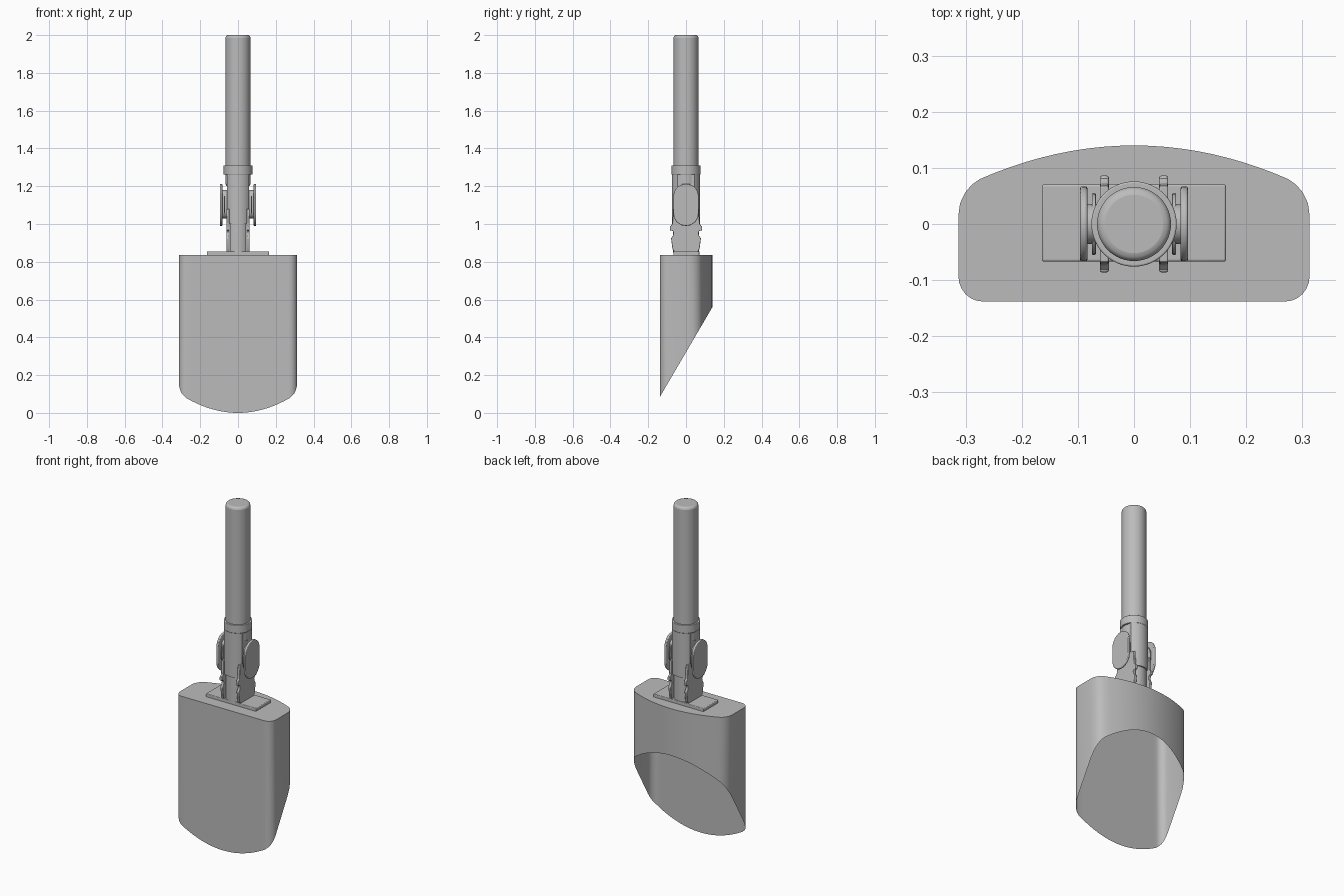
import bpy, bmesh, math
from mathutils import Vector

cube = bpy.data.objects.get("Cube")
if cube:
    bpy.data.objects.remove(cube, do_unlink=True)

grey = bpy.data.materials.new("plain_grey")
grey.use_nodes = True
grey.diffuse_color = (0.5, 0.5, 0.5, 1)
grey.node_tree.nodes["Principled BSDF"].inputs["Base Color"].default_value = (0.5, 0.5, 0.5, 1)


def finish(name, bm, bevel=0):
    bmesh.ops.recalc_face_normals(bm, faces=bm.faces)
    mesh = bpy.data.meshes.new(name)
    bm.to_mesh(mesh)
    bm.free()
    mesh.materials.append(grey)
    obj = bpy.data.objects.new(name, mesh)
    bpy.context.collection.objects.link(obj)
    bpy.ops.object.select_all(action="DESELECT")
    obj.select_set(True)
    bpy.context.view_layer.objects.active = obj
    bpy.ops.object.shade_smooth_by_angle(angle=math.radians(35))
    if bevel:
        mod = obj.modifiers.new("soft_edges", "BEVEL")
        mod.width, mod.segments, mod.limit_method = bevel, 3, "ANGLE"
    return obj


def prism(name, outline, low, high, axis="z", bevel=0):
    """Extrude a closed 2D outline along z (x, y points) or x (y, z points)."""
    bm = bmesh.new()
    place = (lambda p, d: (p[0], p[1], d)) if axis == "z" else (lambda p, d: (d, p[0], p[1]))
    rings = [[bm.verts.new(place(p, d)) for p in outline] for d in (low, high)]
    n = len(outline)
    for i in range(n):
        j = (i + 1) % n
        bm.faces.new((rings[0][i], rings[0][j], rings[1][j], rings[1][i]))
    for ring in rings:
        bm.faces.new(ring)
    return finish(name, bm, bevel)


def circle(radius, clip=1, n=48):
    """Circle outline with its left and right sides cut flat."""
    ring = [(radius * math.cos(math.tau * i / n), radius * math.sin(math.tau * i / n)) for i in range(n)]
    return [(max(-clip, min(clip, x)), y) for x, y in ring if abs(x) <= clip] if clip < radius else ring


def stadium(half_width, low, high, n=12):
    """Upright oval outline with round ends."""
    points = []
    for centre, start in ((high - half_width, 0), (low + half_width, math.pi)):
        for i in range(n + 1):
            a = start + math.pi * i / n
            points.append((half_width * math.cos(a), centre + half_width * math.sin(a)))
    return points


def rectangle(w, d):
    return [(-w, -d), (w, -d), (w, d), (-w, d)]


# Scoop: hollow shell with a flat front, bowed back and slanted mouth
FRONT, SIDE, TOP = -0.138, 0.313, 0.837
half = [(0.27 * i / 10, FRONT) for i in range(11)]
half += [(0.27 + 0.043 * math.sin(a), -0.093 - 0.045 * math.cos(a))
         for a in (math.pi / 2 * i / 6 for i in range(1, 7))]
half += [(SIDE, 0.015), (0.31, 0.037), (0.301, 0.056), (0.289, 0.07)]
half += [(x, 0.14 - 0.06 * (x / 0.275) ** 2) for x in (0.275 * i / 10 for i in range(10, -1, -1))]
outline = half + [(-x, y) for x, y in reversed(half[1:-1])]


def mouth_height(x, y):
    lip = 0.085 * min(1, abs(x) / 0.285) ** 2 if y < -0.1 else 0.085
    return lip + (y - FRONT) * 1.71


bm = bmesh.new()
rim = [bm.verts.new((x, y, TOP)) for x, y in outline]
mouth = [bm.verts.new((x, y, mouth_height(x, y))) for x, y in outline]
for i in range(len(outline)):
    j = (i + 1) % len(outline)
    bm.faces.new((mouth[i], mouth[j], rim[j], rim[i]))
bm.faces.new(rim)
finish("scoop", bm)

# Mounting plate on the scoop
plate = prism("mounting_plate", rectangle(0.164, 0.069), 0.83, 0.855, bevel=0.004)
plate.location.y = 0.002

# Handle and its socket
prism("handle", circle(0.066), 1.2, 2.0, bevel=0.014)
prism("socket_collar", circle(0.076), 1.262, 1.31, bevel=0.003)
prism("socket_body", circle(0.075, 0.06), 1.0, 1.262)
prism("socket_stem", circle(0.068, 0.046), 0.85, 1.0)

# Side plate outline with a snap notch on each edge
edge = [(0.062, 0.85), (0.072, 0.87), (0.079, 0.925), (0.07, 0.937), (0.066, 0.952),
        (0.07, 0.963), (0.086, 0.968), (0.086, 0.985), (0.072, 1.0), (0.068, 1.08)]
clip_outline = edge + [(-y, z) for y, z in reversed(edge)]

# Clips and push buttons on both sides
for side, s in (("left", 1), ("right", -1)):
    prism(side + "_clip", clip_outline, s * 0.045, s * 0.061, "x", 0.003)
    prism(side + "_button_stem", stadium(0.036, 1.03, 1.18), s * 0.04, s * 0.086, "x")
    prism(side + "_button_flange", stadium(0.055, 1.04, 1.17), s * 0.068, s * 0.075, "x", 0.002)
    prism(side + "_button", stadium(0.067, 0.99, 1.213), s * 0.083, s * 0.096, "x", 0.004)
    # Snap hook tips at the front and back of each clip
    for end, e in (("front", -1), ("back", 1)):
        tip = prism(f"{side}_{end}_hook", rectangle(0.008, 0.012), 0.966, 0.99, bevel=0.004)
        tip.location = Vector((s * 0.053, e * 0.074, 0))
